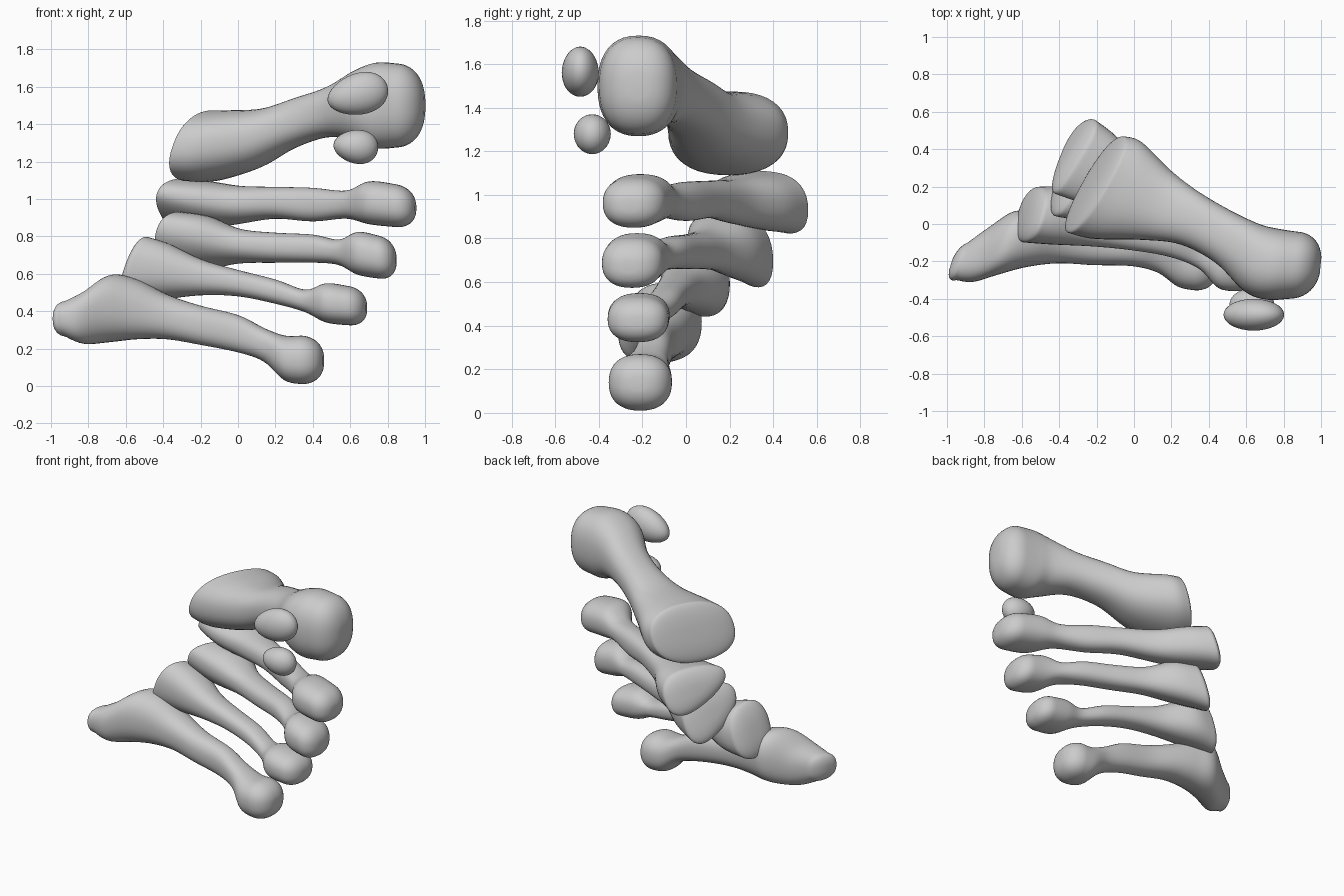
import bpy
import bmesh
from math import cos, sin, pi, copysign
from mathutils import Vector

cube = bpy.data.objects.get("Cube")
if cube:
    bpy.data.objects.remove(cube, do_unlink=True)

SIDES = 40
STEPS = 6

bone_grey = bpy.data.materials.new("bone grey")
bone_grey.use_nodes = True
bone_grey.diffuse_color = (0.6, 0.6, 0.6, 1)
bone_grey.node_tree.nodes["Principled BSDF"].inputs["Base Color"].default_value = (0.6, 0.6, 0.6, 1)


def finish(name, bm):
    bmesh.ops.recalc_face_normals(bm, faces=bm.faces)
    mesh = bpy.data.meshes.new(name)
    bm.to_mesh(mesh)
    bm.free()
    mesh.materials.append(bone_grey)
    for poly in mesh.polygons:
        poly.use_smooth = True
    obj = bpy.data.objects.new(name, mesh)
    bpy.context.collection.objects.link(obj)
    return obj


def spline(stations):
    """Smooth curve through the stations, as (progress, values) pairs."""
    count = len(stations) - 1
    result = []
    for i in range(count):
        a, b = stations[max(i - 1, 0)], stations[i]
        c, d = stations[i + 1], stations[min(i + 2, count)]
        for s in range(STEPS):
            t = s / STEPS
            row = [q + t / 2 * (r - p + t * (2 * p - 5 * q + 4 * r - v + t * (3 * (q - r) + v - p)))
                   for p, q, r, v in zip(a, b, c, d)]
            result.append(((i + t) / count, row))
    result.append((1, list(stations[-1])))
    return result


def bone(name, stations, slant, head_slant=0.1, tilt=0, roll=0, wedge=0, base_cap=0.05, head_cap=0.1):
    """Loft sections of (x, y, z, half depth, half height); tilt, roll and wedge fade from the base."""
    rows = spline(stations)

    def ring(progress, row, scale=1, shift=Vector()):
        x, y, z, depth, height = row
        fade = max(0, 1 - progress * 1.7) ** 1.5
        lean = slant + (head_slant - slant) * progress
        points = []
        for i in range(SIDES):
            angle = 2 * pi * i / SIDES
            u = copysign(abs(cos(angle)) ** 0.85, cos(angle))
            v = copysign(abs(sin(angle)) ** 0.85, sin(angle))
            dy = depth * u * scale
            dz = height * v * scale * (1 + wedge * fade * u)
            points.append(Vector((x + lean * dy + tilt * fade * dz, y + dy, z + dz + roll * fade * dy)) + shift)
        return points

    def cap(end, inner, length):
        axis = (Vector(end[1][:3]) - Vector(inner[1][:3])).normalized()
        turns = [pi / 2 * j / 10 for j in range(1, 10)]
        return [ring(*end, cos(t) ** 0.8, axis * length * sin(t)) for t in turns]

    rings = cap(rows[0], rows[1], base_cap)[::-1]
    rings += [ring(*r) for r in rows]
    rings += cap(rows[-1], rows[-2], head_cap)

    bm = bmesh.new()
    loops = [[bm.verts.new(p) for p in points] for points in rings]
    for low, high in zip(loops, loops[1:]):
        for i in range(SIDES):
            j = (i + 1) % SIDES
            bm.faces.new((low[i], low[j], high[j], high[i]))
    bm.faces.new(loops[0])
    bm.faces.new(loops[-1])
    bmesh.ops.smooth_vert(bm, verts=bm.verts, factor=0.5, use_axis_x=True, use_axis_y=True, use_axis_z=True)
    return finish(name, bm)


def pebble(name, centre, size, turn):
    """Small oval bone, slightly flattened towards one end."""
    bm = bmesh.new()
    bmesh.ops.create_uvsphere(bm, u_segments=32, v_segments=20, radius=1)
    for v in bm.verts:
        v.co.z *= 1 + 0.15 * v.co.x
        v.co = Vector(a * b for a, b in zip(v.co, size))
    obj = finish(name, bm)
    obj.location = centre
    obj.rotation_euler.y = turn
    return obj


# Thick bone at the top, with a wide kidney-shaped base
bone("first_long_bone", [
    (-.2, .21, 1.285, .26, .19),
    (-.09, .18, 1.285, .26, .19),
    (.12, .1, 1.325, .185, .16),
    (.3, .03, 1.405, .14, .135),
    (.48, -.07, 1.465, .14, .135),
    (.63, -.18, 1.5, .18, .19),
    (.74, -.215, 1.5, .19, .23),
    (.85, -.22, 1.5, .18, .225)],
    slant=.55, tilt=.35, base_cap=.04, head_cap=.15)

# Slender bones fanning downwards
bone("second_long_bone", [
    (-.32, .36, .985, .2, .125),
    (-.18, .29, .975, .18, .12),
    (0, .2, .97, .11, .1),
    (.2, .1, .98, .085, .085),
    (.4, 0, .97, .08, .09),
    (.58, -.11, .97, .09, .075),
    (.7, -.2, .98, .145, .115),
    (.84, -.235, .965, .145, .115)],
    slant=.5, tilt=.4, roll=-.28, wedge=.35, head_cap=.115)

bone("third_long_bone", [
    (-.34, .22, .775, .18, .15),
    (-.18, .17, .77, .16, .135),
    (0, .1, .75, .1, .09),
    (.2, .02, .74, .085, .08),
    (.4, -.06, .735, .08, .075),
    (.54, -.14, .715, .09, .068),
    (.64, -.22, .71, .135, .115),
    (.75, -.245, .69, .14, .115)],
    slant=.42, tilt=.4, roll=-.45, wedge=.3)

bone("fourth_long_bone", [
    (-.54, .05, .62, .15, .175),
    (-.4, .04, .61, .15, .15),
    (-.2, -.02, .58, .1, .095),
    (0, -.06, .55, .08, .07),
    (.2, -.1, .505, .075, .065),
    (.36, -.16, .455, .08, .06),
    (.47, -.21, .445, .135, .105),
    (.59, -.22, .43, .14, .105)],
    slant=.25, tilt=.35, roll=-.2)

# Lowest bone, with a long pointed base
bone("fifth_long_bone", [
    (-.92, -.2, .36, .1, .095),
    (-.82, -.165, .365, .145, .14),
    (-.68, -.1, .415, .17, .18),
    (-.54, -.09, .41, .14, .16),
    (-.38, -.1, .37, .11, .12),
    (-.2, -.13, .325, .09, .105),
    (0, -.145, .28, .08, .1),
    (.14, -.17, .22, .09, .09),
    (.25, -.2, .15, .135, .12),
    (.34, -.21, .14, .145, .13)],
    slant=.3, base_cap=.065, head_cap=.12)

# Two small oval bones in front of the large head
pebble("upper_oval_bone", (.64, -.485, 1.56), (.165, .085, .11), -.25)
pebble("lower_oval_bone", (.63, -.43, 1.28), (.12, .085, .09), .1)
